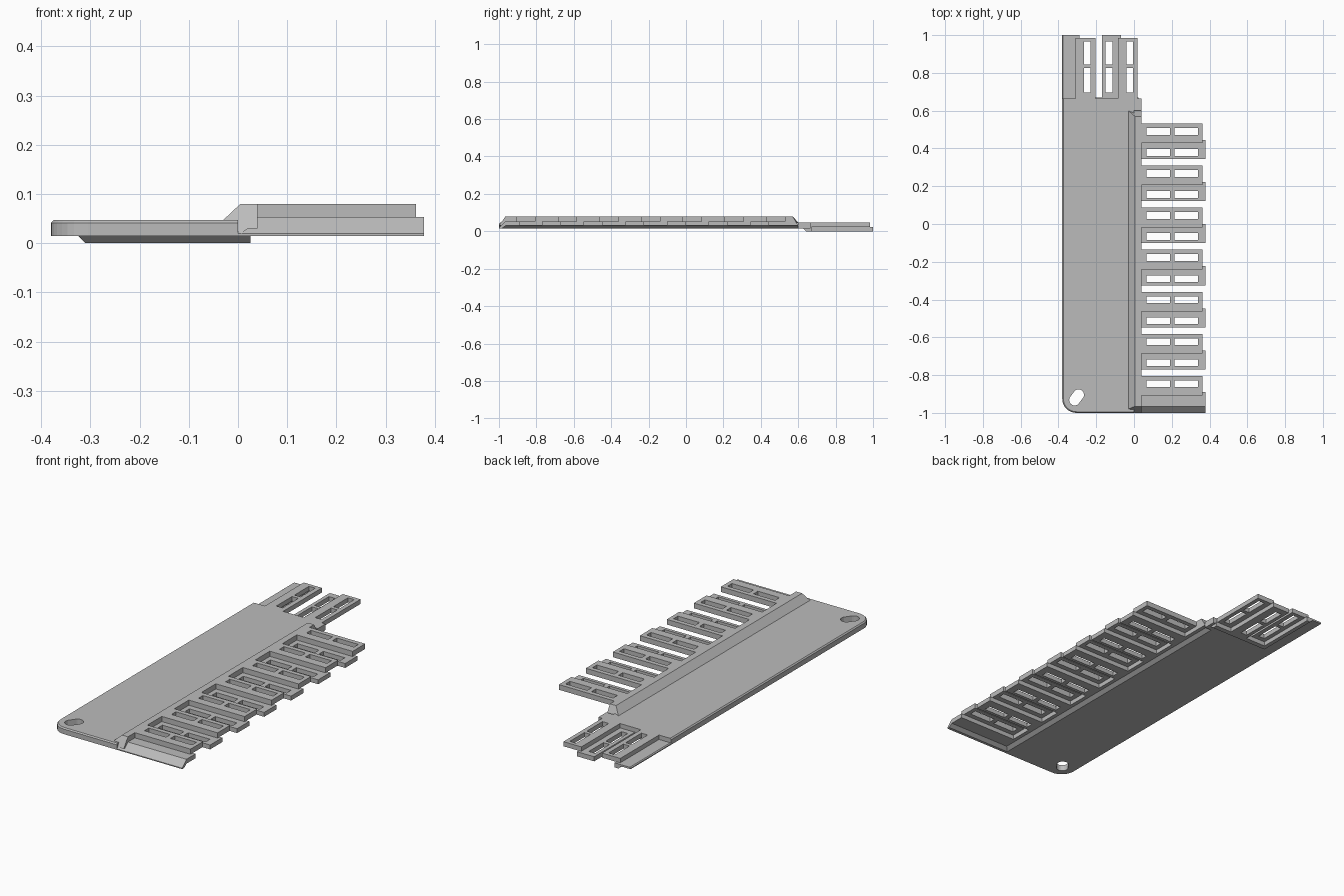
import bpy, bmesh, math
from mathutils import Vector

cube = bpy.data.objects.get("Cube")
if cube:
    bpy.data.objects.remove(cube, do_unlink=True)

GREY = (0.5, 0.5, 0.5, 1)
metal = bpy.data.materials.new("plain_grey")
metal.use_nodes = True
metal.diffuse_color = GREY
metal.node_tree.nodes["Principled BSDF"].inputs["Base Color"].default_value = GREY


def finish(name, bm):
    bmesh.ops.recalc_face_normals(bm, faces=bm.faces)
    mesh = bpy.data.meshes.new(name)
    bm.to_mesh(mesh)
    bm.free()
    mesh.materials.append(metal)
    ob = bpy.data.objects.new(name, mesh)
    bpy.context.collection.objects.link(ob)
    return ob


def prism(points, direction):
    """Extrude a closed outline of 3D points along a direction."""
    bm = bmesh.new()
    face = bm.faces.new([bm.verts.new(p) for p in points])
    out = bmesh.ops.extrude_face_region(bm, geom=[face])
    verts = [g for g in out["geom"] if isinstance(g, bmesh.types.BMVert)]
    bmesh.ops.translate(bm, verts=verts, vec=direction)
    return bm


def slotted(name, xs, ys, z0, z1):
    """Slab over the grid lines xs, ys; cells odd in both directions are slots."""
    bm = bmesh.new()
    grid = [[bm.verts.new((x, y, z0)) for y in ys] for x in xs]
    for i in range(len(xs) - 1):
        for j in range(len(ys) - 1):
            if not (i % 2 and j % 2):
                bm.faces.new((grid[i][j], grid[i + 1][j],
                              grid[i + 1][j + 1], grid[i][j + 1]))
    out = bmesh.ops.extrude_face_region(bm, geom=bm.faces[:])
    verts = [g for g in out["geom"] if isinstance(g, bmesh.types.BMVert)]
    bmesh.ops.translate(bm, verts=verts, vec=(0, 0, z1 - z0))
    return finish(name, bm)


# Main plate with one rounded corner and a softened outer rim
BOTTOM, TOP = 0.015, 0.047
R = 0.075
outline = [(0, -1), (0, 0.665), (-0.38, 0.665)]
for k in range(9):
    a = math.pi + k * math.pi / 16
    outline.append((-0.38 + R + R * math.cos(a), -1 + R + R * math.sin(a)))
bm = prism([(x, y, BOTTOM) for x, y in outline], (0, 0, TOP - BOTTOM))
rim = [e for e in bm.edges
       if all(v.co.z > 0.04 for v in e.verts)
       and all(v.co.x < -0.3 or v.co.y < -0.99 for v in e.verts)
       and not all(v.co.y > 0.66 for v in e.verts)]
bmesh.ops.bevel(bm, geom=rim, offset=0.006, segments=1, affect='EDGES')
plate = finish("main_plate", bm)

# Slanted oblong hanging hole
axis = Vector((1, 1.35, 0)).normalized()
side = Vector((-axis.y, axis.x, 0))
ring = []
for k in range(24):
    a = 2 * math.pi * (k + 0.5) / 24
    shift = 0.017 if math.cos(a) > 0 else -0.017
    ring.append(Vector((-0.304, -0.918, -0.1))
                + axis * (0.029 * math.cos(a) + shift) + side * 0.029 * math.sin(a))
cutter = finish("hole_cutter", prism(ring, (0, 0, 0.3)))
cutter.hide_render = True
mod = plate.modifiers.new("hole", 'BOOLEAN')
mod.object = cutter
mod.solver = 'EXACT'
bpy.context.view_layer.objects.active = plate
bpy.ops.object.modifier_apply(modifier=mod.name)
bpy.data.objects.remove(cutter, do_unlink=True)

# Raised ridge between plate and wing, with sloping ends
profile = [(-0.03, TOP), (0.005, 0.08), (0.04, 0.08), (0.04, 0.03), (0.02, 0.03), (0, BOTTOM)]
bm = prism([(x, -1, z) for x, z in profile], (0, 1.6, 0))
for v in bm.verts:
    if v.co.z > TOP + 0.01:
        v.co.y += 0.035 if v.co.y < 0 else -0.03
    elif v.co.x < -0.02 and v.co.y < 0:
        v.co.y += 0.02
finish("ridge", bm)

# Plate corner behind the ridge
corner = [(0, 0.6), (0.04, 0.6), (0.04, 0.665), (0, 0.665)]
finish("plate_back_corner", prism([(x, y, BOTTOM) for x, y in corner], (0, 0, TOP - BOTTOM)))

# Wing: alternating high and low slotted slats
PITCH = 0.2227
slot_x = [0.065, 0.19, 0.215, 0.34]
for i in range(7):
    y = 0.49 - i * PITCH
    slotted(f"high_slat_{i + 1}", [0.04] + slot_x + [0.362],
            [y - 0.062, y - 0.018, y + 0.018, y + 0.042], 0.053, 0.08)
    if i < 6:
        y -= PITCH / 2
        slotted(f"low_slat_{i + 1}", [0.04] + slot_x + [0.378],
                [y - 0.035, y - 0.018, y + 0.018, y + 0.066], 0.03, 0.053)

# Front end slat with a sloping outer face
end = [(-1, 0.015), (-0.985, 0.015), (-0.965, 0.03), (-0.89, 0.03),
       (-0.89, 0.053), (-0.965, 0.053), (-1, 0.02)]
finish("front_end_slat", prism([(0, y, z) for y, z in end], (0.378, 0, 0)))

# Root below the back tabs, chamfered towards the plate
root = [(0.625, 0.016), (0.643, 0), (0.67, 0), (0.67, 0.023), (0.625, 0.023)]
bm = prism([(-0.325, y, z) for y, z in root], (0.35, 0, 0))
for v in bm.verts:
    if v.co.z < 0.01 and v.co.x < 0:
        v.co.x += 0.015
finish("tab_root", bm)

# Back tabs: high, low, high
slot_y = [0.695, 0.825, 0.845, 0.965]
for name, x0, x1, centre, tip, z0 in (
        ("outer_high_tab", -0.31, -0.205, -0.2475, 0.985, 0.023),
        ("low_tab", -0.17, -0.07, -0.1325, 1.0, 0.0),
        ("inner_high_tab", -0.085, 0.018, -0.0225, 0.985, 0.023)):
    slotted(name, [x0, centre - 0.018, centre + 0.018, x1],
            [0.66] + slot_y + [tip], z0, z0 + 0.024)

# Low side strip beside the tabs
strip = [(-0.38, 0.015), (-0.325, 0.015), (-0.31, 0), (-0.288, 0),
         (-0.288, 0.024), (-0.375, 0.024), (-0.38, 0.02)]
finish("side_strip", prism([(x, 0.66, z) for x, z in strip], (0, 0.34, 0)))
